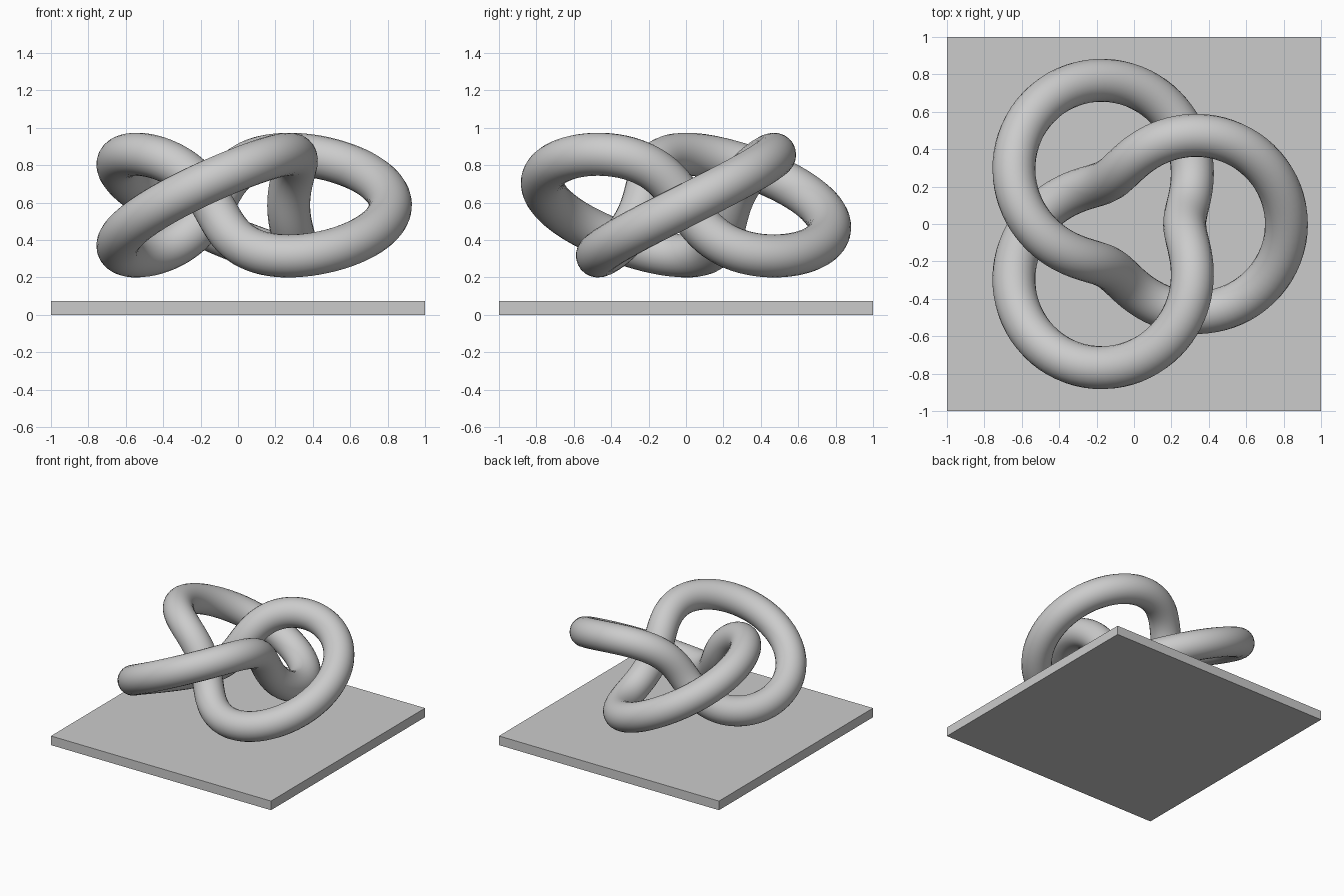
import bpy
from math import sin, cos, tau

default_cube = bpy.data.objects.get("Cube")
if default_cube:
    bpy.data.objects.remove(default_cube, do_unlink=True)

MAJOR, MINOR, TUBE = 0.543, 0.272, 0.115   # torus the knot winds on, tube radius
KNOT_Z = 0.587
SLAB_HEIGHT = 0.075
STEPS = 240


def make_material(name, rgb):
    mat = bpy.data.materials.new(name)
    mat.use_nodes = True
    color = (*rgb, 1)
    mat.diffuse_color = color
    mat.node_tree.nodes["Principled BSDF"].inputs["Base Color"].default_value = color
    return mat


grey = make_material("light grey", (0.6, 0.6, 0.6))

# Flat square base
bpy.ops.mesh.primitive_cube_add(size=1, location=(0, 0, SLAB_HEIGHT / 2))
base = bpy.context.object
base.name = "base_slab"
base.scale = (2, 2, SLAB_HEIGHT)
bpy.ops.object.transform_apply(location=False, rotation=False, scale=True)
base.data.materials.append(grey)

# Knotted tube: a closed path winding twice round and three times through a torus
curve = bpy.data.curves.new("knot_tube", "CURVE")
curve.dimensions = "3D"
curve.bevel_depth = TUBE
curve.bevel_resolution = 10
path = curve.splines.new("POLY")
path.points.add(STEPS - 1)
for i, point in enumerate(path.points):
    t = tau * i / STEPS
    r = MAJOR + MINOR * cos(3 * t)
    point.co = (r * cos(2 * t), r * sin(2 * t), MINOR * sin(3 * t), 1)
path.use_cyclic_u = True
path.use_smooth = True
curve.materials.append(grey)

knot = bpy.data.objects.new("knot_tube", curve)
knot.location.z = KNOT_Z
bpy.context.collection.objects.link(knot)

# Turn the tube into a smooth mesh
bpy.ops.object.select_all(action="DESELECT")
knot.select_set(True)
bpy.context.view_layer.objects.active = knot
bpy.ops.object.convert(target="MESH")
bpy.ops.object.shade_smooth()
